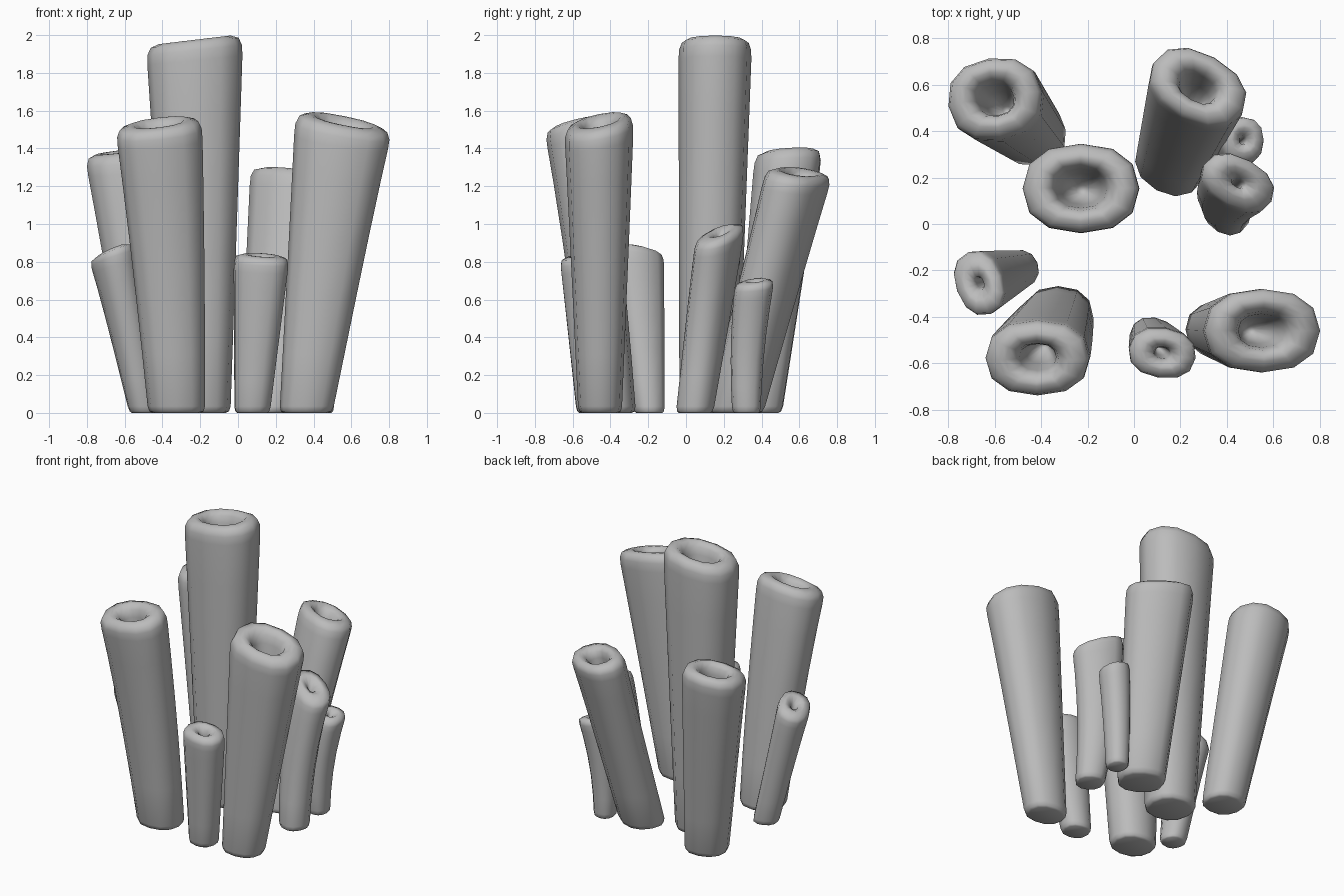
import bpy, bmesh
from math import sin, cos, tau, copysign
from mathutils import Vector, Matrix

cube = bpy.data.objects.get("Cube")
if cube:
    bpy.data.objects.remove(cube, do_unlink=True)

# single flat colour
grey = bpy.data.materials.new("stone grey")
grey.use_nodes = True
colour = (0.5, 0.5, 0.5, 1)
grey.diffuse_color = colour
grey.node_tree.nodes["Principled BSDF"].inputs["Base Color"].default_value = colour

SIDES = 12


def squared(value):
    """Swell a sine or cosine so the oval becomes slightly boxy."""
    return copysign(abs(value) ** 0.87, value) if abs(value) > 0.001 else 0.0


def tube(name, base, base_r, top, top_r, height, slope=(0, 0), bow=(0, 0), hole=0.5, turn=0):
    """Leaning, flared oval tube with a rounded lip and a tapering hole."""
    base, base_r, top, top_r = map(Vector, (base, base_r, top, top_r))
    slope, bow = Vector(slope), Vector(bow)
    spin = Matrix.Rotation(turn, 2)
    lip = min(top_r) * (1 - hole)
    # (ring height, ring scale) from the floor, up the wall, over the lip, into the hole
    rings = [(0.0, 0.84), (0.008, 0.95), (0.035, 1.0)]
    rings += [(height * f, 1.0) for f in (0.2, 0.4, 0.6, 0.8)]
    rings += [(height - lip * d, s) for d, s in ((1.0, 1.0), (0.5, 0.985), (0.15, 0.91))]
    middle = (0.9 + hole) / 2
    rings += [(height, middle + 0.07), (height, middle - 0.04),
              (height - lip * 0.25, hole + 0.06), (height - lip * 0.7, hole),
              (height - lip * 2, hole * 0.8), (height - lip * 4, hole * 0.25)]
    bm = bmesh.new()
    loops = []
    for z, scale in rings:
        t = z / height
        centre = base.lerp(top, t) + bow * 4 * t * (1 - t)
        radius = base_r.lerp(top_r, t) * scale
        loop = []
        for i in range(SIDES):
            a = tau * i / SIDES
            off = spin @ Vector((radius.x * squared(cos(a)), radius.y * squared(sin(a))))
            tilt = slope.dot(off) * t ** 4
            loop.append(bm.verts.new((centre.x + off.x, centre.y + off.y, z + tilt)))
        loops.append(loop)
    for low, high in zip(loops, loops[1:]):
        for i in range(SIDES):
            j = (i + 1) % SIDES
            bm.faces.new((low[i], low[j], high[j], high[i]))
    bm.faces.new(loops[0][::-1])
    bm.faces.new(loops[-1])
    for face in bm.faces:
        face.smooth = True
    mesh = bpy.data.meshes.new(name)
    bm.to_mesh(mesh)
    bm.free()
    mesh.materials.append(grey)
    obj = bpy.data.objects.new(name, mesh)
    bpy.context.collection.objects.link(obj)


# large tubes
tube("tallest_tube", (-0.2, 0.12), (0.16, 0.155), (-0.23, 0.155), (0.257, 0.195),
     1.975, slope=(0.12, 0), hole=0.44)
tube("front_left_tube", (-0.325, -0.4), (0.15, 0.135), (-0.42, -0.585), (0.23, 0.165),
     1.535, slope=(0.12, 0.25), bow=(0.005, 0.01), hole=0.35)
tube("front_right_tube", (0.36, -0.455), (0.14, 0.115), (0.56, -0.46), (0.257, 0.185),
     1.545, slope=(-0.2, 0.2), hole=0.4)
tube("back_left_tube", (-0.43, 0.38), (0.14, 0.13), (-0.605, 0.545), (0.21, 0.182),
     1.385, slope=(0.12, 0.06), hole=0.38, turn=0.15)
tube("back_right_tube", (0.16, 0.26), (0.155, 0.14), (0.28, 0.6), (0.225, 0.15),
     1.275, slope=(-0.16, -0.18), hole=0.38, turn=-0.5)

# small tubes with nearly closed mouths
tube("right_small_tube", (0.41, 0.045), (0.095, 0.095), (0.455, 0.183), (0.172, 0.112),
     0.96, slope=(-0.3, 0.22), bow=(-0.03, 0.0), hole=0.14, turn=-0.5)
tube("right_smallest_tube", (0.41, 0.32), (0.07, 0.075), (0.475, 0.365), (0.095, 0.105),
     0.7, slope=(-0.2, 0.1), bow=(-0.02, -0.015), hole=0.12)
tube("left_small_tube", (-0.49, -0.195), (0.085, 0.08), (-0.675, -0.258), (0.105, 0.147),
     0.86, slope=(0.42, -0.1), hole=0.16, turn=0.35)
tube("front_small_tube", (0.075, -0.49), (0.095, 0.09), (0.125, -0.56), (0.15, 0.11),
     0.835, slope=(-0.06, 0.15), hole=0.22, turn=-0.15)
